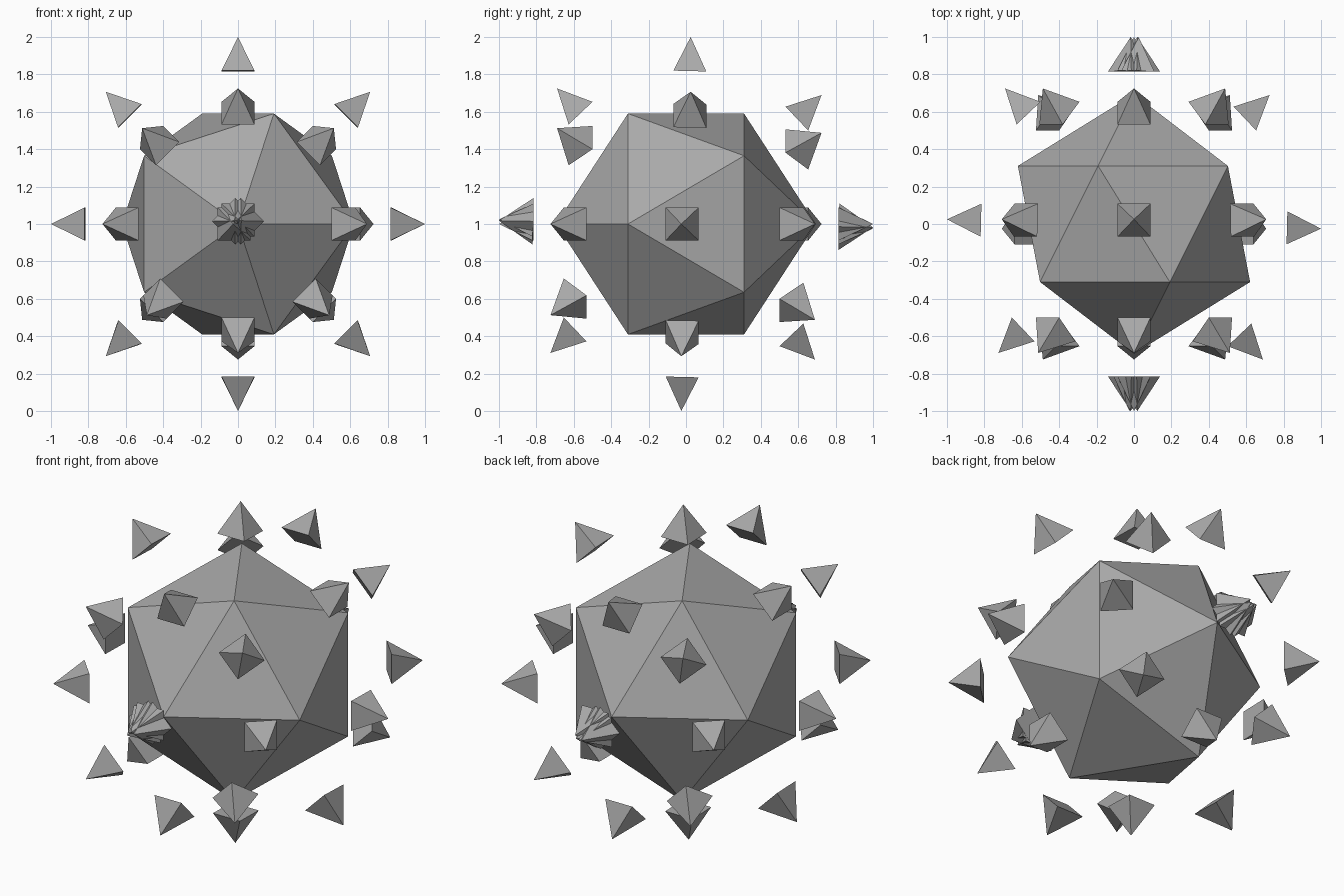
import bpy, bmesh, math
from mathutils import Vector

if "Cube" in bpy.data.objects:
    bpy.data.objects.remove(bpy.data.objects["Cube"])

CENTRE = Vector((0, 0, 1))
CORE_R = 0.694        # core corner radius
TIP_R = 1.0           # spike tip distance
BASE_R = 0.818        # spike base distance
HALF = 0.088          # half width of the square spike base
TURN = 0.025          # small twist of every spike ring

grey = bpy.data.materials.new("grey")
grey.diffuse_color = (0.4, 0.4, 0.4, 1)
grey.use_nodes = True
grey.node_tree.nodes["Principled BSDF"].inputs["Base Color"].default_value = grey.diffuse_color


def add_hull(name, points):
    """Flat-shaded convex solid through the given points."""
    bm = bmesh.new()
    verts = [bm.verts.new(p) for p in points]
    bmesh.ops.convex_hull(bm, input=verts)
    bmesh.ops.dissolve_limit(bm, angle_limit=0.01, verts=bm.verts[:], edges=bm.edges[:])
    bmesh.ops.recalc_face_normals(bm, faces=bm.faces[:])
    mesh = bpy.data.meshes.new(name)
    bm.to_mesh(mesh)
    bm.free()
    mesh.materials.append(grey)
    obj = bpy.data.objects.new(name, mesh)
    bpy.context.collection.objects.link(obj)
    return obj


# Core: icosahedron with its poles on the y axis
ring_r, ring_y = CORE_R * 2 / math.sqrt(5), CORE_R / math.sqrt(5)
corners = [CENTRE + Vector((0, s * CORE_R, 0)) for s in (-1, 1)]
for k in range(10):
    a = math.radians(36 * k)
    y = -ring_y if k % 2 == 0 else ring_y
    corners.append(CENTRE + Vector((ring_r * math.cos(a), y, ring_r * math.sin(a))))
add_hull("core", corners)

# Spikes: four great circles through the y poles, eight floating pyramids on each
y_axis = Vector((0, 1, 0))
for ring in range(1, 5):
    phi = ring * math.pi / 4
    u = Vector((math.cos(phi), 0, math.sin(phi)))
    side = u.cross(y_axis)
    for step in range(8):
        theta = TURN + step * math.pi / 4
        out = u * math.cos(theta) + y_axis * math.sin(theta)
        along = y_axis * math.cos(theta) - u * math.sin(theta)
        base = CENTRE + out * BASE_R
        points = [base + along * (i * HALF) + side * (j * HALF)
                  for i, j in ((-1, -1), (1, -1), (1, 1), (-1, 1))]
        add_hull(f"spike_{ring}_{step + 1}", points + [CENTRE + out * TIP_R])
